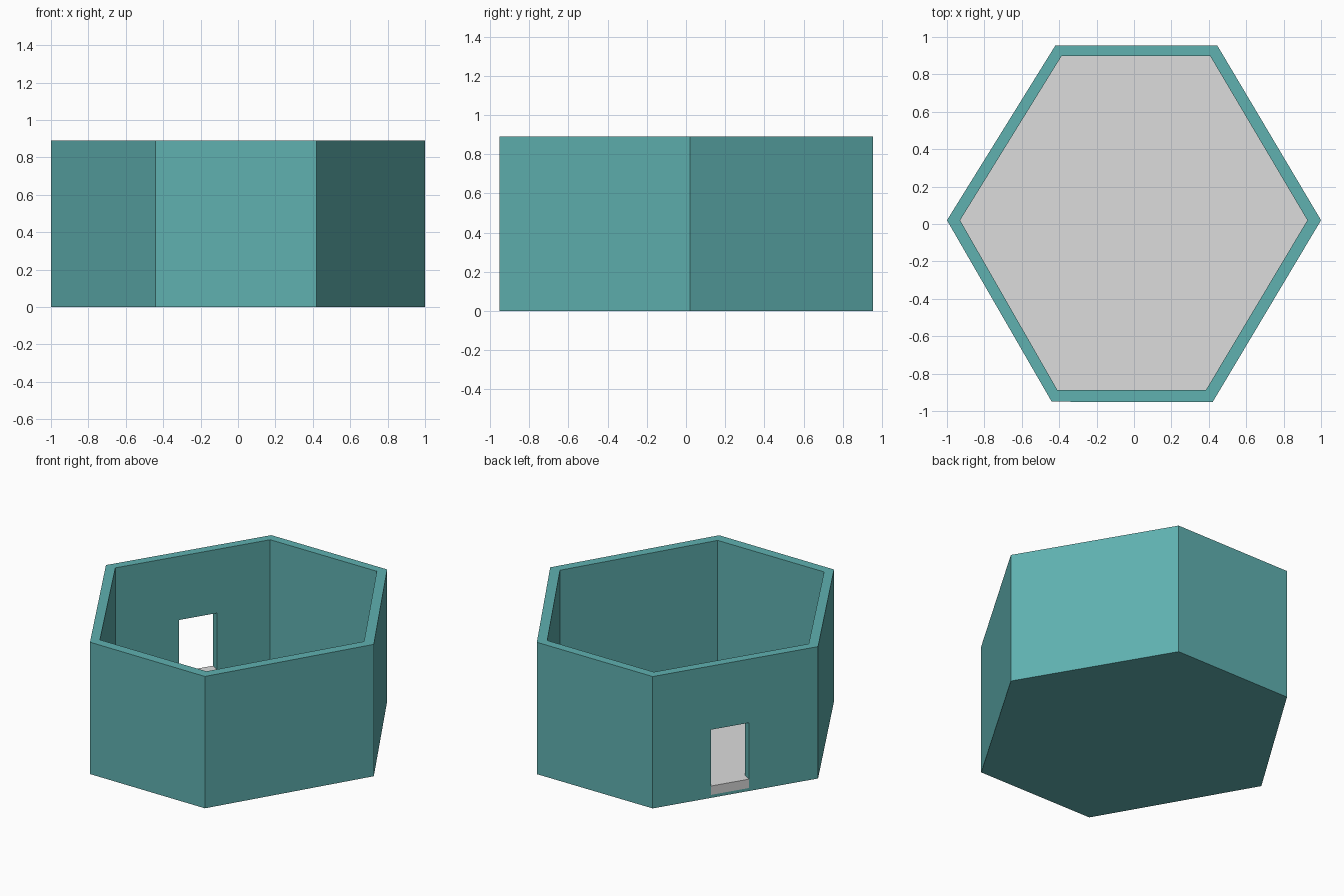
import bpy, bmesh
from mathutils import Vector, Matrix

cube = bpy.data.objects.get("Cube")
if cube:
    bpy.data.objects.remove(cube, do_unlink=True)

HEIGHT = 0.89
BASE = 0.015
FLOOR_TOP = 0.08
OUTER = [(-1, .02), (-.44, -.95), (.42, -.953), (1, .02), (.445, .955), (-.42, .955)]
INNER = [(-.93, .02), (-.41, -.887), (.385, -.887), (.927, .02), (.408, .897), (-.388, .897)]


def material(name, rgb):
    mat = bpy.data.materials.new(name)
    mat.use_nodes = True
    color = (*rgb, 1)
    mat.diffuse_color = color
    bsdf = mat.node_tree.nodes["Principled BSDF"]
    bsdf.inputs["Base Color"].default_value = color
    bsdf.inputs["Roughness"].default_value = 0.8
    return mat


def finish(name, bm, mat):
    bmesh.ops.recalc_face_normals(bm, faces=bm.faces)
    mesh = bpy.data.meshes.new(name)
    bm.to_mesh(mesh)
    bm.free()
    mesh.materials.append(mat)
    obj = bpy.data.objects.new(name, mesh)
    bpy.context.collection.objects.link(obj)
    return obj


def loft(name, rings, mat):
    """Join (outline, height) rings with side faces and cap both ends."""
    bm = bmesh.new()
    loops = [[bm.verts.new((x, y, z)) for x, y in pts] for pts, z in rings]
    for a, b in zip(loops, loops[1:]):
        for i in range(len(a)):
            j = (i + 1) % len(a)
            bm.faces.new((a[i], a[j], b[j], b[i]))
    bm.faces.new(loops[0])
    bm.faces.new(loops[-1])
    return finish(name, bm, mat)


def wall_box(name, t0, t1, d0, d1, z0, z1, mat):
    """Box on the back wall: t runs along it, d is depth inward."""
    start, end = Vector((*OUTER[5], 0)), Vector((*OUTER[0], 0))
    along = (end - start).normalized()
    inward = Vector((0, 0, 1)).cross(along)
    length = (end - start).length
    frame = Matrix((along, inward, (0, 0, 1))).transposed().to_4x4()
    frame.translation = start
    size = Vector(((t1 - t0) * length, d1 - d0, z1 - z0))
    mid = Vector(((t0 + t1) / 2 * length, (d0 + d1) / 2, (z0 + z1) / 2))
    bm = bmesh.new()
    bmesh.ops.create_cube(bm, size=1, matrix=frame @ Matrix.Translation(mid) @ Matrix.Diagonal((*size, 1)))
    return finish(name, bm, mat)


teal = material("teal", (.115, .44, .435))
grey = material("light_grey", (.72, .72, .72))

# Six-sided walls with a closed base
walls = loft("walls", [(OUTER, 0), (OUTER, HEIGHT), (INNER, HEIGHT), (INNER, BASE)], teal)

# Doorway cut through one wall
cutter = wall_box("door_cutter", .352, .582, -.1, .2, BASE + .005, .46, teal)
cutter.hide_render = True
cut = walls.modifiers.new("doorway", "BOOLEAN")
cut.operation = "DIFFERENCE"
cut.solver = "EXACT"
cut.object = cutter
bpy.context.view_layer.objects.active = walls
bpy.ops.object.modifier_apply(modifier=cut.name)
bpy.data.objects.remove(cutter, do_unlink=True)

# Floor slab and the threshold that carries it through the doorway
loft("floor", [(INNER, BASE), (INNER, FLOOR_TOP)], grey)
wall_box("threshold", .352, .582, 0, .062, BASE + .005, FLOOR_TOP, grey)
